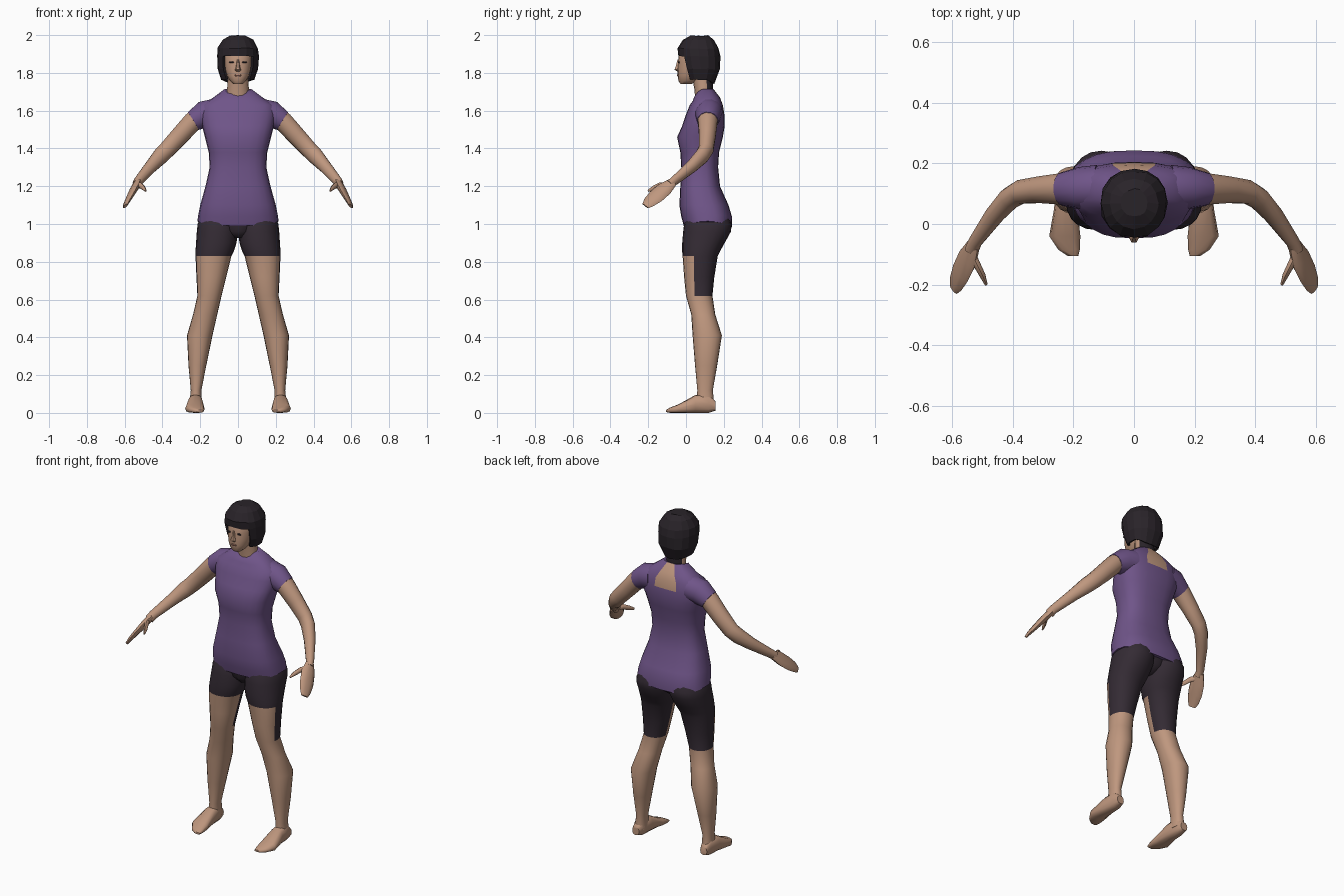
import bpy, bmesh, math, random
from mathutils import Vector

cube = bpy.data.objects.get("Cube")
if cube:
    bpy.data.objects.remove(cube, do_unlink=True)
random.seed(4)


def material(name, rgb):
    m = bpy.data.materials.new(name)
    m.use_nodes = True
    m.diffuse_color = (*rgb, 1)
    bsdf = m.node_tree.nodes["Principled BSDF"]
    bsdf.inputs["Base Color"].default_value = (*rgb, 1)
    bsdf.inputs["Roughness"].default_value = 0.8
    return m


SKIN = material("skin", (0.52, 0.31, 0.21))
PURPLE = material("purple_cloth", (0.16, 0.09, 0.25))
DARK = material("dark_cloth", (0.034, 0.024, 0.034))
HAIR = material("black_hair", (0.022, 0.017, 0.022))
LIP = material("lips", (0.40, 0.19, 0.14))


def finish(name, rings, mats, rule=None, cap=(True, True), smooth=50, drop=None):
    """Skin a list of point rings into one object and colour its faces by rule."""
    bm = bmesh.new()
    loops = [[bm.verts.new(p) for p in ring] for ring in rings]
    n = len(loops[0])
    for a, b in zip(loops, loops[1:]):
        for i in range(n):
            j = (i + 1) % n
            bm.faces.new((a[i], a[j], b[j], b[i]))
    for want, loop in zip(cap, (loops[0], loops[-1])):
        if want:
            bm.faces.new(loop)
    bmesh.ops.recalc_face_normals(bm, faces=bm.faces)
    for f in bm.faces:
        if rule:
            f.material_index = rule(f.calc_center_median())
    if drop:
        gone = [f for f in bm.faces if drop(f.calc_center_median())]
        bmesh.ops.delete(bm, geom=gone, context='FACES')
    mesh = bpy.data.meshes.new(name)
    bm.to_mesh(mesh)
    bm.free()
    for m in mats:
        mesh.materials.append(m)
    ob = bpy.data.objects.new(name, mesh)
    bpy.context.collection.objects.link(ob)
    if smooth:
        bpy.ops.object.select_all(action='DESELECT')
        ob.select_set(True)
        bpy.context.view_layer.objects.active = ob
        bpy.ops.object.shade_smooth_by_angle(angle=math.radians(smooth))
    return ob


def power(v, p):
    return math.copysign(abs(v) ** p, v)


def stack(sections, n=16, p=1.0, side=1, jitter=0):
    """Level rings from (z, x0, x1, y0, y1, front dip, back dip)."""
    rings = []
    for z, x0, x1, y0, y1, *dips in sections:
        front, back = dips or (0, 0)
        ring = []
        for i in range(n):
            a = 2 * math.pi * i / n
            c, s = power(math.cos(a), p), power(math.sin(a), p)
            drop = front * max(0, -s) ** 2 + back * max(0, s) ** 2
            q = Vector(((x0 + x1) / 2 + (x1 - x0) / 2 * c,
                        (y0 + y1) / 2 + (y1 - y0) / 2 * s, z - drop))
            q += Vector([random.uniform(-jitter, jitter) for _ in range(3)])
            ring.append((q.x * side, q.y, q.z))
        rings.append(ring)
    return rings


def tube(path, ref, n=12, side=1):
    """Rings across a path of (x, y, z, radius along ref, other radius)."""
    pts = [Vector(s[:3]) for s in path]
    rings = []
    for k, (c, s) in enumerate(zip(pts, path)):
        t = (pts[min(k + 1, len(pts) - 1)] - pts[max(k - 1, 0)]).normalized()
        u = Vector(ref)
        u = (u - t * u.dot(t)).normalized()
        v = t.cross(u)
        ring = []
        for i in range(n):
            a = 2 * math.pi * i / n
            q = c + u * s[3] * math.cos(a) + v * s[4] * math.sin(a)
            ring.append((q.x * side, q.y, q.z))
        rings.append(ring)
    return rings


def sym(z, half, y0, y1, *dips):
    return (z, -half, half, y0, y1, *dips)


# Shirt body with an open patch on the upper back
shirt = [sym(1.015, .215, -.012, .243, .025, .03), sym(1.05, .21, -.025, .243, .01, .01),
         sym(1.1, .2, -.035, .225), sym(1.2, .172, -.03, .18), sym(1.3, .15, -.025, .17),
         sym(1.38, .155, -.03, .175), sym(1.46, .175, -.047, .195), sym(1.52, .19, -.02, .205),
         sym(1.58, .2, .0, .203), sym(1.63, .19, .02, .195), sym(1.67, .13, .035, .18, .02, 0),
         sym(1.715, .07, .042, .145, .045, 0)]
finish("shirt", stack(shirt, 24, .76), [PURPLE, SKIN],
       lambda c: int(c.z > 1.59 and c.y > .12 and abs(c.x) < .045 and c.z < 1.71))

# Pelvis joining the legs of the shorts
finish("shorts_seat", stack([sym(.925, .03, .03, .15), sym(.96, .1, .0, .2), sym(1.03, .18, .0, .22)]), [DARK])

# Neck with dark nape
finish("neck", stack([sym(1.64, .068, .05, .15), sym(1.71, .058, .045, .143), sym(1.79, .052, .03, .14)]),
       [SKIN, HAIR], lambda c: int(c.y > .115))

# Head
head = [sym(1.742, .026, -.03, .03), sym(1.757, .042, -.04, .06), sym(1.785, .06, -.044, .1),
        sym(1.82, .07, -.044, .13), sym(1.86, .076, -.042, .15), sym(1.91, .08, -.036, .155),
        sym(1.955, .06, -.01, .13)]
finish("head", stack(head, 16, .88), [SKIN])
nose = [sym(1.808, .013, -.048, -.03), sym(1.817, .016, -.063, -.03), sym(1.835, .01, -.056, -.03),
        sym(1.87, .006, -.046, -.03)]
finish("nose", stack(nose, 6), [SKIN])


def plate(name, x, z, w, h, y, mat):
    finish(name, stack([(z - h, x - w * .6, x + w * .6, y, y + .008), (z, x - w, x + w, y - .002, y + .008),
                        (z + h, x - w * .7, x + w * .7, y, y + .008)], 8), [mat], smooth=0)


plate("mouth", 0, 1.787, .02, .005, -.046, LIP)
for side, tag in ((1, "left"), (-1, "right")):
    plate(tag + "_eye", side * .034, 1.856, .013, .004, -.041, HAIR)

# Bobbed hair, open around the face, with a fringe
hair = [sym(1.765, .088, .0, .15, 0, .022), sym(1.82, .108, -.025, .18), sym(1.888, .112, -.042, .182),
        sym(1.93, .106, -.043, .175), sym(1.975, .08, -.015, .15), sym(1.997, .045, .025, .115)]
bob = finish("hair", stack(hair, 16, .92, jitter=.003), [HAIR], cap=(False, True), smooth=0,
             drop=lambda c: c.z < 1.89 and c.y < .07 and abs(c.x) < .068)
thick = bob.modifiers.new("thickness", 'SOLIDIFY')
thick.thickness = .014
thick.offset = -1

# Limbs, built once and mirrored
leg = [(1.05, .02, .19, .01, .22), (1.0, .0, .214, -.01, .242), (.96, .0, .218, -.015, .238),
       (.9, .008, .222, -.02, .205), (.855, .022, .225, -.02, .18, .005, 0), (.83, .035, .225, -.018, .168),
       (.72, .062, .22, -.01, .15), (.62, .087, .215, .0, .14), (.52, .11, .238, .028, .155),
       (.41, .135, .27, .035, .19), (.25, .168, .262, .048, .165), (.12, .194, .25, .06, .142),
       (.04, .19, .258, .055, .15)]
foot = [(.157, .205, .25, .012, .06), (.12, .192, .258, .0, .1), (.05, .187, .264, .0, .095),
        (-.04, .177, .28, .0, .045), (-.085, .179, .25, .0, .028), (-.105, .184, .22, .004, .016)]
sleeve = [(.12, .12, 1.59, .075, .075), (.18, .118, 1.58, .07, .073), (.237, .115, 1.545, .056, .056)]
arm = [(.2, .116, 1.575, .054, .054), (.24, .115, 1.542, .053, .053), (.31, .113, 1.465, .045, .05),
       (.375, .106, 1.395, .04, .046), (.41, .085, 1.36, .037, .045), (.46, .03, 1.305, .032, .035),
       (.525, -.06, 1.23, .022, .026), (.535, -.085, 1.21, .022, .026)]
hand = [(.53, -.07, 1.22, .026, .02), (.55, -.115, 1.185, .045, .019), (.572, -.16, 1.145, .045, .015),
        (.588, -.195, 1.115, .036, .011), (.596, -.215, 1.095, .022, .007)]
thumb = [(.54, -.09, 1.205, .016, .013), (.518, -.135, 1.205, .016, .012), (.5, -.17, 1.19, .013, .01),
         (.488, -.2, 1.176, .006, .005)]


def shorts_rule(c):
    """Shorts cover the thigh, and run lower round the outside and back."""
    if c.z > .84:
        return 0
    inner = abs(c.x) < .14 - (.72 - c.z) * -.1
    return 0 if c.z > .62 and c.y > (.075 if inner else .035) else 1


for side, tag in ((1, "left_"), (-1, "right_")):
    finish(tag + "leg", stack(leg, 20, .92, side), [DARK, SKIN], shorts_rule)
    rings = []
    for y, x0, x1, z0, z1 in foot:
        ring = []
        for i in range(12):
            a = 2 * math.pi * i / 12
            ring.append((side * ((x0 + x1) / 2 + (x1 - x0) / 2 * power(math.cos(a), .8)), y,
                         (z0 + z1) / 2 + (z1 - z0) / 2 * power(math.sin(a), .7)))
        rings.append(ring)
    finish(tag + "foot", rings, [SKIN])
    finish(tag + "sleeve", tube(sleeve, (0, 1, 0), 14, side), [PURPLE])
    finish(tag + "arm", tube(arm, (0, 1, .3), 12, side), [SKIN])
    finish(tag + "hand", tube(hand, (-.5, -.5, .6), 10, side), [SKIN])
    finish(tag + "thumb", tube(thumb, (0, 0, 1), 8, side), [SKIN])
